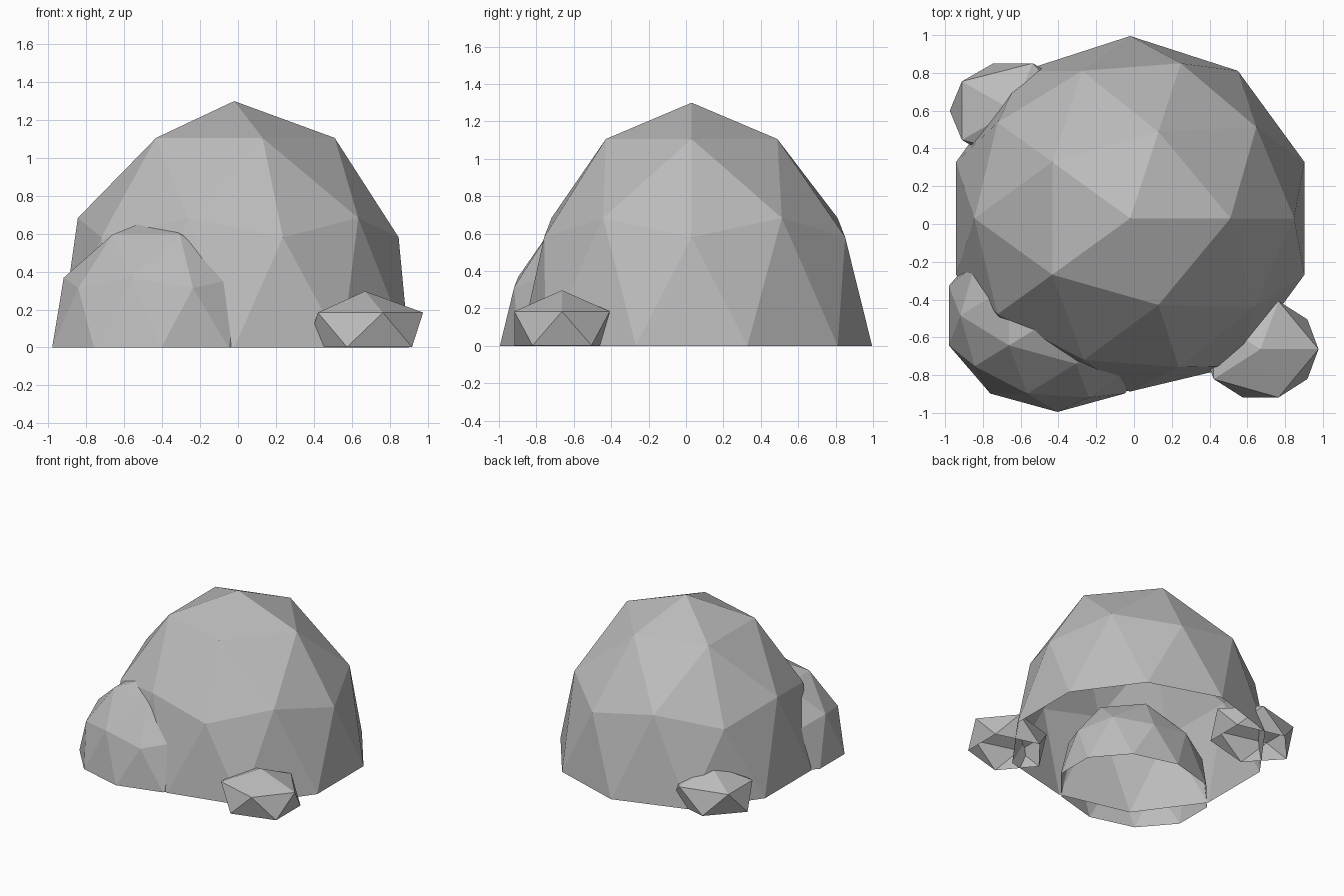
import bpy
import bmesh
from math import atan2, degrees

cube = bpy.data.objects.get("Cube")
if cube:
    bpy.data.objects.remove(cube, do_unlink=True)

# Single stone colour
stone = bpy.data.materials.new("stone_grey")
stone.use_nodes = True
colour = (0.5, 0.5, 0.5, 1)
stone.diffuse_color = colour
stone.node_tree.nodes["Principled BSDF"].inputs["Base Color"].default_value = colour


def make_rock(name, centre, radii, detail, cut, dents=()):
    """Faceted open-bottomed rock: an icosphere cut off below a height."""
    bm = bmesh.new()
    bmesh.ops.create_icosphere(bm, subdivisions=detail, radius=1)
    below = [v for v in bm.verts if v.co.z < cut]
    bmesh.ops.delete(bm, geom=below, context='VERTS')

    # Push single corners in or out, picked by unit height and compass angle
    for height, angle, push in dents:
        for v in bm.verts:
            turn = degrees(atan2(v.co.y, v.co.x))
            if abs(v.co.z - height) < 0.03 and abs(turn - angle) < 5:
                v.co.x *= push
                v.co.y *= push

    for v in bm.verts:
        v.co = [c + r * p for c, r, p in zip(centre, radii, v.co)]
        v.co.z = max(v.co.z, 0)
    mesh = bpy.data.meshes.new(name)
    bm.to_mesh(mesh)
    bm.free()
    mesh.materials.append(stone)
    rock = bpy.data.objects.new(name, mesh)
    bpy.context.collection.objects.link(rock)
    return rock


# Main boulder with a few dented corners
main_dents = [
    (0.85, 0, 1.04), (0.85, 72, 0.95), (0.85, -72, 0.95),
    (0.45, -72, 0.96), (0.53, -108, 0.96), (0.53, -36, 0.98),
    (0, -90, 0.95),
]
make_rock("main_boulder", (-0.02, 0.03, 0), (0.97, 0.965, 1.3), 2, -0.1, main_dents)

# Medium boulder leaning on the front
make_rock("medium_boulder", (-0.405, -0.485, 0), (0.605, 0.51, 0.7), 2, -0.1)

# Small pebbles resting on their lower ring of corners
make_rock("front_pebble", (0.67, -0.663, 0.093), (0.343, 0.3, 0.204), 1, -0.6)
make_rock("back_pebble", (-0.64, 0.6, 0.093), (0.375, 0.295, 0.204), 1, -0.6)
